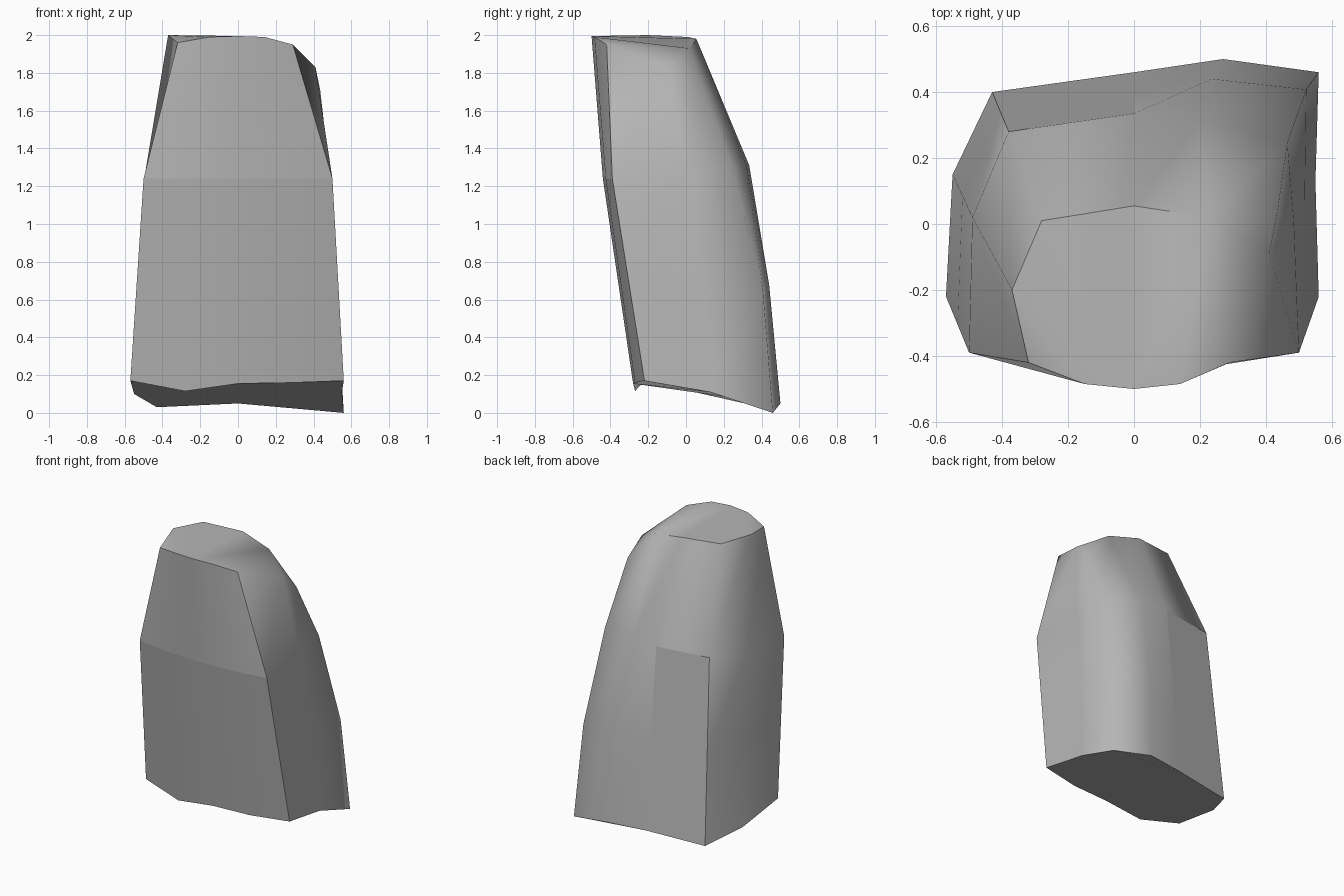
import bpy, bmesh
from mathutils import Vector

if "Cube" in bpy.data.objects:
    bpy.data.objects.remove(bpy.data.objects["Cube"])

# Cross-sections, anticlockwise from the front-left corner:
# front-left, 3 front, front-right, right, back-right, 2 back, back-left, left
base = [(-.57, -.22, .17), (-.28, -.27, .115), (0, -.28, .155), (.28, -.27, .16),
        (.56, -.22, .17), (.55, .13, .11), (.56, .46, 0), (.27, .50, .05),
        (0, .46, .05), (-.43, .40, .03), (-.55, .15, .10)]
waist = [(-.50, -.39, 1.24), (-.28, -.425, 1.24), (0, -.44, 1.24), (.28, -.425, 1.24),
         (.50, -.39, 1.24), (.485, 0, 1.27), (.465, .245, 1.29), (.20, .32, 1.31),
         (0, .335, 1.31), (-.38, .28, 1.31), (-.49, .02, 1.28)]
crown = [(-.32, -.42, 1.96), (-.15, -.485, 1.99), (0, -.50, 1.995), (.14, -.485, 1.99),
         (.29, -.42, 1.95), (.41, -.09, 1.83), (.435, .035, 1.71), (.23, .02, 1.93),
         (0, .055, 1.98), (-.28, .01, 1.99), (-.37, -.20, 2.0)]

# Lower-body section: halfway, with a fuller back-right
belly = [Vector(a).lerp(Vector(b), .5) for a, b in zip(base, waist)]
for i, push in ((6, .055), (7, .03)):
    belly[i].y += push
belly[6].x += .01

bm = bmesh.new()
rings = [[bm.verts.new(p) for p in ring] for ring in (base, belly, waist, crown)]
n = len(base)

# Stone sides
for low, high in zip(rings, rings[1:]):
    for i in range(n):
        j = (i + 1) % n
        bm.faces.new((low[i], low[j], high[j], high[i]))

# Underside
bm.faces.new(rings[0][::-1])

# Flat top and sloping right shoulder
for idx in ((0, 1, 10), (1, 2, 8, 9, 10), (2, 3, 7, 8), (3, 4, 7), (4, 5, 7), (5, 6, 7)):
    bm.faces.new([rings[3][i] for i in idx])

bmesh.ops.recalc_face_normals(bm, faces=bm.faces)
bm.verts.index_update()
mesh = bpy.data.meshes.new("standing_stone")
bm.to_mesh(mesh)
bm.free()
stone = bpy.data.objects.new("standing_stone", mesh)
bpy.context.collection.objects.link(stone)

# Dark grey stone
mat = bpy.data.materials.new("dark_stone")
mat.diffuse_color = (.47, .47, .47, 1)
mat.use_nodes = True
mat.node_tree.nodes["Principled BSDF"].inputs["Base Color"].default_value = mat.diffuse_color
mesh.materials.append(mat)

# Smooth faces with crisp corners
bpy.context.view_layer.objects.active = stone
stone.select_set(True)
bpy.ops.object.shade_smooth_by_angle(angle=0.75)

# Creases by ring and column: crisp waist at front and back-left, soft back corners
for e in mesh.edges:
    (r1, c1), (r2, c2) = sorted(divmod(v, n) for v in e.vertices)
    if r1 == r2 == 2 and (max(c1, c2) <= 4 or {c1, c2} == {8, 9}):
        e.use_edge_sharp = True
    elif r1 != r2 and c1 == c2:
        if c1 in (0, 4) or (c1 in (8, 9) and r2 <= 2):
            e.use_edge_sharp = True
        elif c1 in (6, 9):
            e.use_edge_sharp = False
    elif r1 == r2 == 3 and {c1, c2} in ({4, 5}, {5, 6}, {6, 7}):
        e.use_edge_sharp = False
